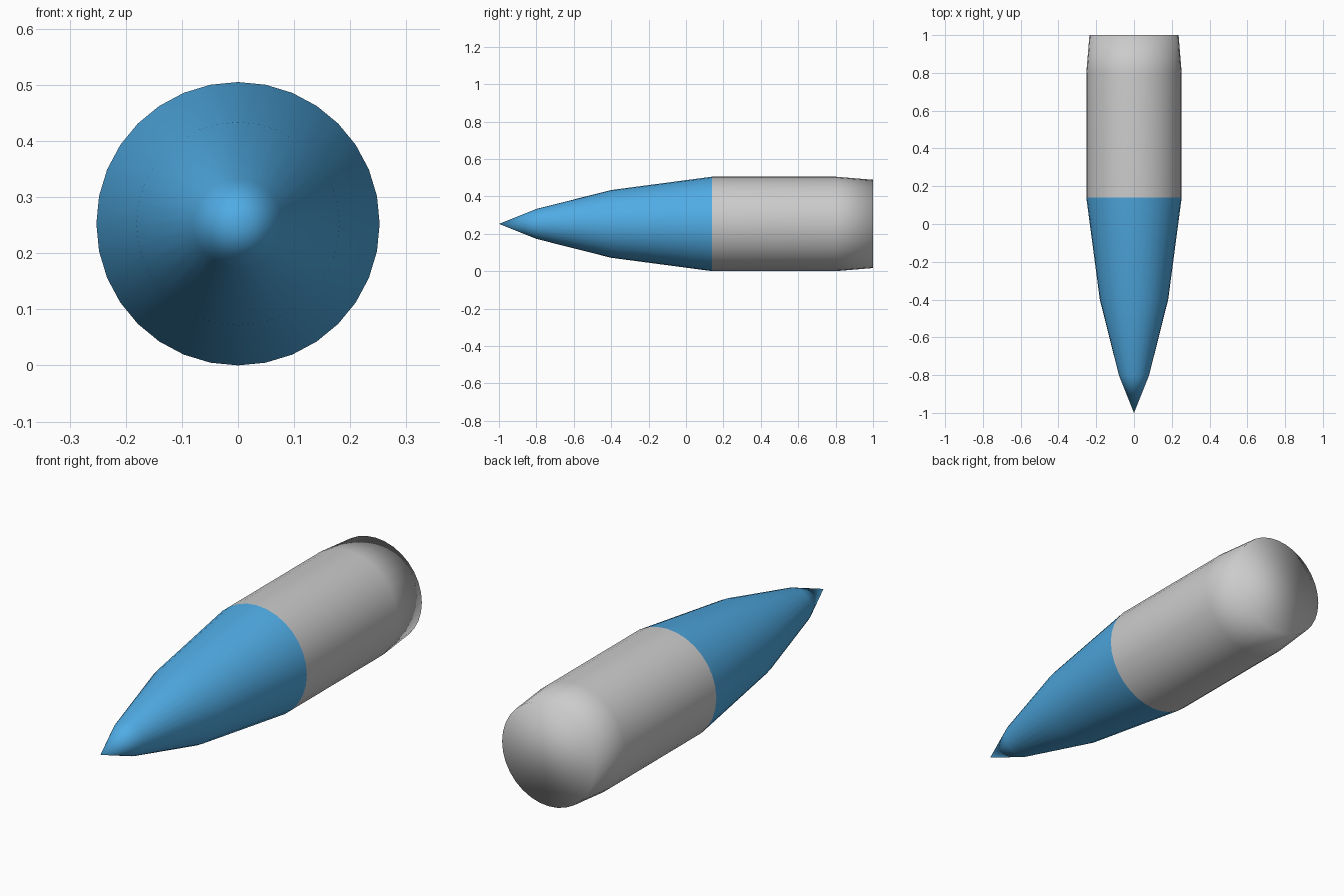
import bpy
import bmesh
from math import cos, sin, pi

if "Cube" in bpy.data.objects:
    bpy.data.objects.remove(bpy.data.objects["Cube"])

SIDES = 32
CENTRE_Z = 0.2525


def lathe_along_y(name, profile, cap_end=False):
    """Revolve (y, radius) points about the long axis; radius 0 makes a tip."""
    bm = bmesh.new()
    rings = []
    for y, r in profile:
        count = SIDES if r > 0 else 1
        rings.append([bm.verts.new((r * cos(2 * pi * i / SIDES), y,
                                    CENTRE_Z + r * sin(2 * pi * i / SIDES)))
                      for i in range(count)])
    for a, b in zip(rings, rings[1:]):
        for i in range(SIDES):
            j = (i + 1) % SIDES
            if len(a) == 1:
                bm.faces.new((a[0], b[i], b[j]))
            else:
                bm.faces.new((a[i], b[i], b[j], a[j]))
    if cap_end:
        bm.faces.new(rings[-1][::-1])
    for f in bm.faces:
        f.smooth = True
    mesh = bpy.data.meshes.new(name)
    bm.to_mesh(mesh)
    bm.free()
    obj = bpy.data.objects.new(name, mesh)
    bpy.context.collection.objects.link(obj)
    return obj


# Pointed blue nose
nose = lathe_along_y("pointed_nose", [(-1.0, 0), (-0.8, 0.08),
                                      (-0.4, 0.181), (0.14, 0.2525)])
blue = bpy.data.materials.new("blue")
blue.diffuse_color = (0.08, 0.41, 0.78, 1)
blue.use_nodes = True
blue.node_tree.nodes["Principled BSDF"].inputs["Base Color"].default_value = blue.diffuse_color
nose.data.materials.append(blue)

# Grey cylindrical body, slightly tapered and closed at the rear
lathe_along_y("rear_body", [(0.14, 0.2525), (0.8, 0.2525), (1.0, 0.236)],
              cap_end=True)
